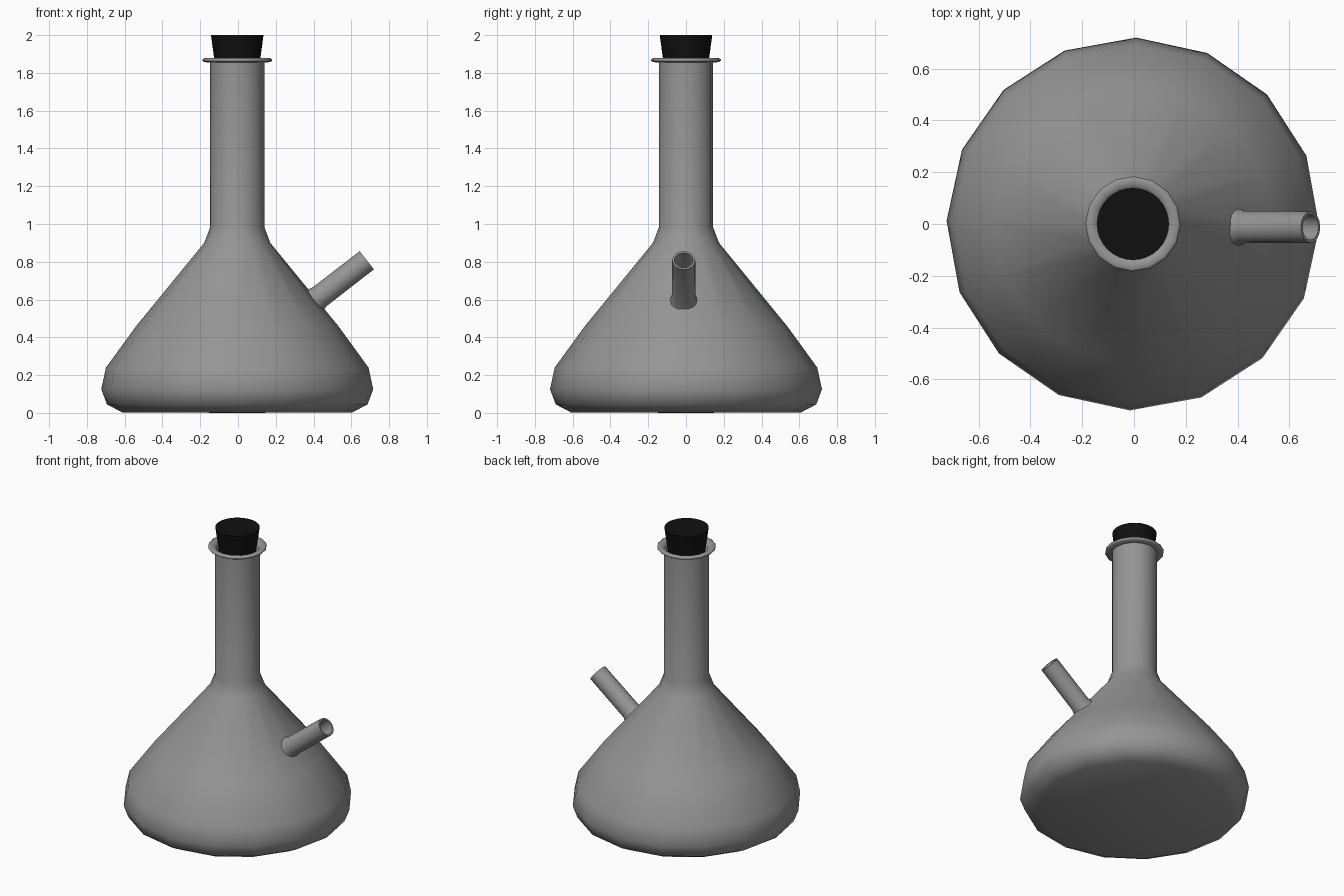
import bpy, bmesh, math
from mathutils import Matrix, Vector

if "Cube" in bpy.data.objects:
    bpy.data.objects.remove(bpy.data.objects["Cube"], do_unlink=True)


def material(name, rgb):
    m = bpy.data.materials.new(name)
    m.use_nodes = True
    m.diffuse_color = (*rgb, 1)
    m.node_tree.nodes["Principled BSDF"].inputs["Base Color"].default_value = (*rgb, 1)
    return m


grey = material("grey glass", (0.3, 0.3, 0.3))
black = material("black rubber", (0.005, 0.005, 0.005))


def lathe(name, profile, sides, mat, turn=0.0, angle=180, place=Matrix()):
    """Revolve (radius, height) points around z; a zero radius closes the end."""
    bm = bmesh.new()
    rings = []
    for r, z in profile:
        if r == 0:
            rings.append([bm.verts.new((0, 0, z))] * sides)
            continue
        ring = []
        for i in range(sides):
            a = turn + math.tau * i / sides
            ring.append(bm.verts.new((r * math.cos(a), r * math.sin(a), z)))
        rings.append(ring)
    for low, high in zip(rings, rings[1:]):
        for i in range(sides):
            j = (i + 1) % sides
            corners = dict.fromkeys((low[i], low[j], high[j], high[i]))
            bm.faces.new(list(corners))
    mesh = bpy.data.meshes.new(name)
    bm.to_mesh(mesh)
    bm.free()
    mesh.materials.append(mat)
    ob = bpy.data.objects.new(name, mesh)
    bpy.context.collection.objects.link(ob)
    ob.matrix_world = place
    bpy.ops.object.select_all(action='DESELECT')
    bpy.context.view_layer.objects.active = ob
    ob.select_set(True)
    if angle >= 180:
        bpy.ops.object.shade_smooth()
    else:
        bpy.ops.object.shade_smooth_by_angle(angle=math.radians(angle))
    return ob


axis = Matrix.Translation((-0.004, 0, 0))
turn = math.radians(-1)

# Conical body running up into the straight neck
lathe("flask_body", [(0, 0), (0.61, 0.003), (0.69, 0.045), (0.72, 0.125),
                     (0.695, 0.24), (0.535, 0.46), (0.175, 0.9),
                     (0.143, 0.985), (0.143, 1.858)], 16, grey, turn, place=axis)

# Flared lip, turning down into the mouth
lathe("neck_lip", [(0.143, 1.855), (0.175, 1.857), (0.184, 1.864), (0.184, 1.872),
                   (0.175, 1.878), (0.15, 1.874), (0.132, 1.86), (0.128, 1.75)],
      16, grey, turn, place=axis)

# Tapered stopper
lathe("stopper", [(0, 1.75), (0.105, 1.75), (0.139, 2.0), (0, 2.0)],
      32, black, angle=40, place=axis)

# Hollow side arm with a small fillet where it leaves the body
base, tip = Vector((0.37, -0.012, 0.567)), Vector((0.682, -0.012, 0.808))
length = (tip - base).length
arm = Matrix.Translation(base) @ (tip - base).to_track_quat('Z', 'Y').to_matrix().to_4x4()
lathe("side_arm", [(0.085, 0), (0.07, 0.05), (0.062, 0.075), (0.061, length),
                   (0.05, length), (0.05, 0.03), (0, 0.03)],
      16, grey, angle=50, place=arm)
